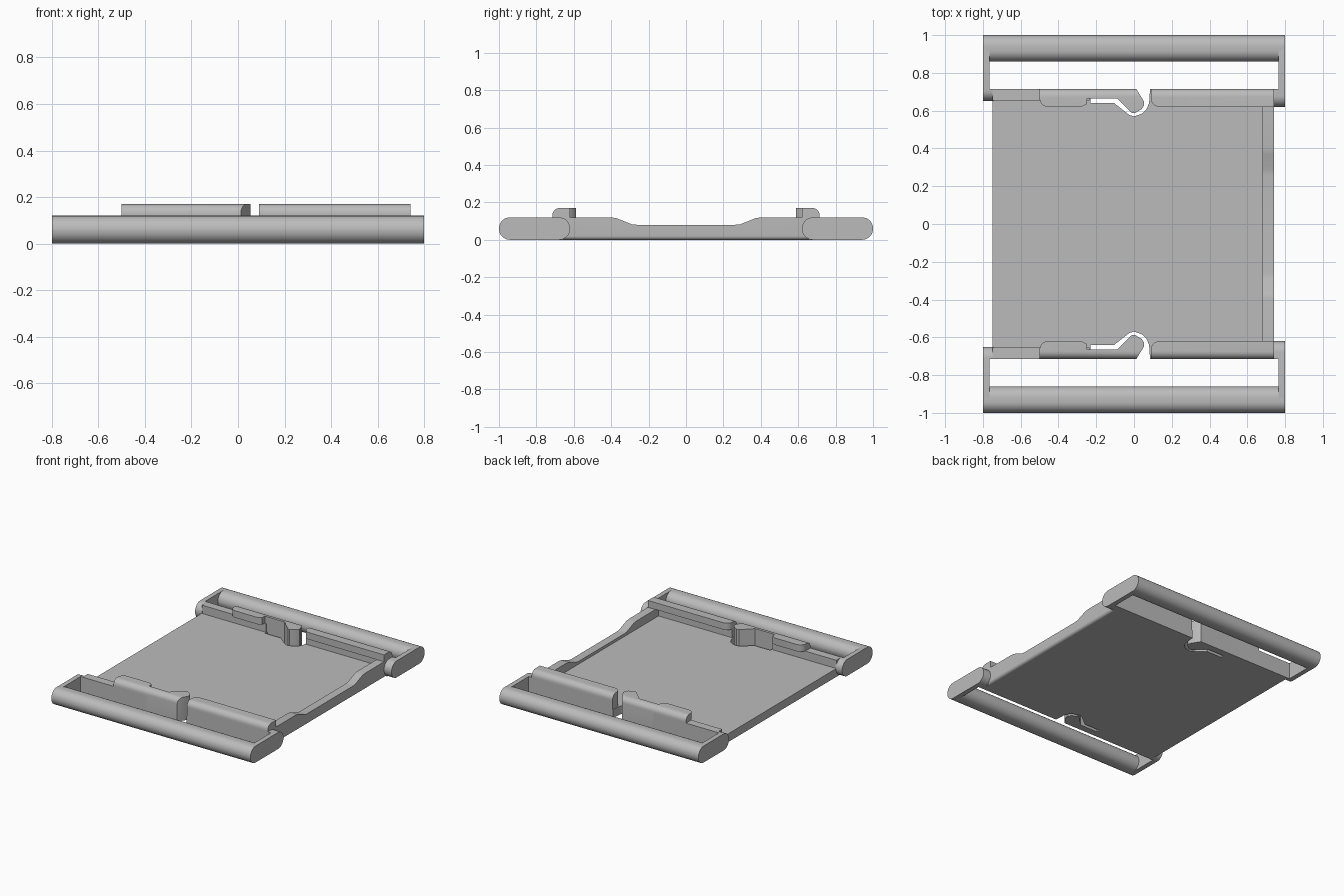
import bpy, bmesh, math
from mathutils import Vector

cube = bpy.data.objects.get("Cube")
if cube:
    bpy.data.objects.remove(cube, do_unlink=True)

GREY = (0.5, 0.5, 0.5, 1.0)
mat = bpy.data.materials.new("grey_plastic")
mat.use_nodes = True
mat.diffuse_color = GREY
mat.node_tree.nodes["Principled BSDF"].inputs["Base Color"].default_value = GREY


def prism(name, pts, axis, a, b, round_edge=None, radius=0.04):
    """Extrude an outline along x (yz points) or z (xy points)."""
    bm = bmesh.new()
    place = (lambda p, t: (t, *p)) if axis == "x" else (lambda p, t: (*p, t))
    face = bm.faces.new([bm.verts.new(place(p, a)) for p in pts])
    new = bmesh.ops.extrude_face_region(bm, geom=[face])["geom"]
    shift = Vector(place((0, 0), b - a))
    bmesh.ops.translate(bm, vec=shift, verts=[g for g in new if isinstance(g, bmesh.types.BMVert)])
    if round_edge:
        edges = [e for e in bm.edges if all(round_edge(v.co) for v in e.verts)]
        bmesh.ops.bevel(bm, geom=edges, offset=radius, segments=6, profile=0.5, affect="EDGES")
    bmesh.ops.recalc_face_normals(bm, faces=bm.faces)
    me = bpy.data.meshes.new(name)
    bm.to_mesh(me)
    bm.free()
    me.materials.append(mat)
    ob = bpy.data.objects.new(name, me)
    bpy.context.collection.objects.link(ob)
    bpy.ops.object.select_all(action="DESELECT")
    ob.select_set(True)
    bpy.context.view_layer.objects.active = ob
    bpy.ops.object.shade_smooth_by_angle(angle=math.radians(30))
    return ob


def arc(cx, cy, r, start, end, n=8):
    angles = [math.radians(start + (end - start) * i / n) for i in range(n + 1)]
    return [(cx + r * math.cos(t), cy + r * math.sin(t)) for t in angles]


def box(x0, x1, y0, y1):
    return [(x0, y0), (x1, y0), (x1, y1), (x0, y1)]


def pill(y0, y1, h=0.12, r=0.059):
    """Rounded side profile resting on the ground."""
    pts = []
    for cy, cz, s in ((y1 - r, h - r, 0), (y0 + r, h - r, 90), (y0 + r, r, 180), (y1 - r, r, 270)):
        pts += arc(cy, cz, r, s, s + 90)
    return pts


OUT, WALL, LIP = 0.715, 0.655, 0.62
H, TOP = 0.12, 0.17

# Floor plate with a latch slot in both long sides
slot = [(0.085, OUT), (0.08, 0.64), (0.065, 0.605), (0.04, 0.583), (0, 0.57),
        (-0.025, 0.577), (-0.105, 0.64), (-0.23, 0.64), (-0.23, OUT)]
half = [(0.72, OUT)] + slot + [(-0.75, OUT)]
prism("floor_plate", half + [(x, -y) for x, y in reversed(half)], "z", 0, 0.06)

# End wall with a lowered middle
dip = [(0.7, H), (0.4, H), (0.37, 0.115), (0.29, 0.083), (0.26, 0.08)]
prism("end_wall", [(-OUT, 0), (OUT, 0)] + dip + [(-y, z) for y, z in reversed(dip)],
      "x", 0.68, 0.74, lambda c: c.x > 0.73 and c.z < 0.01, 0.02)

# Plan outlines for the overhanging lips and the spring latch
r = 0.045
long_lip = [(0.74, LIP), (0.74, OUT), (0.09, OUT)] + arc(0.09 + r, LIP + r, r, 180, 270)
short_lip = ([(-0.5, OUT)] + arc(-0.5 + r, LIP + r, r, 180, 270)
             + [(-0.28, LIP), (-0.25, 0.635), (-0.25, OUT)])
latch = [(-0.25, 0.665), (-0.09, 0.665), (-0.012, 0.589), (0.005, 0.587), (0.04, 0.608),
         (0.054, 0.628), (0.052, 0.65), (0.012, OUT), (-0.25, OUT)]

for side, m in (("front", -1), ("back", 1)):
    def flip(pts):
        return [(x, y * m) for x, y in pts]

    def flip_yz(pts):
        return [(y * m, z) for y, z in pts]

    def outer_top(c):
        return c.y * m > OUT - 0.001 and c.z > TOP - 0.001

    # Side walls, lips and latch
    prism(side + "_long_wall", flip(box(0.09, 0.74, WALL, OUT)), "z", 0, H)
    prism(side + "_short_wall", flip(box(-0.75, -0.235, WALL, OUT)), "z", 0, H)
    prism(side + "_long_lip", flip(long_lip), "z", H, TOP, outer_top)
    prism(side + "_short_lip", flip(short_lip), "z", H, TOP, outer_top)
    prism(side + "_latch", flip(latch), "z", 0, TOP, outer_top)

    # Strap loop: round bar, two arms and the pads joining them to the tray
    prism(side + "_strap_bar", flip_yz(pill(0.86, 1.0)), "x", -0.785, 0.785)
    prism(side + "_left_arm", flip_yz(pill(LIP, 1.0)), "x", 0.765, 0.80)
    prism(side + "_right_arm", flip_yz(pill(0.65, 1.0)), "x", -0.80, -0.765)
    pad = arc(LIP + 0.059, H - 0.059, 0.059, 90, 180) + arc(LIP + 0.059, 0.059, 0.059, 180, 270)
    prism(side + "_left_pad", flip_yz(pad + [(OUT, 0), (OUT, H)]), "x", 0.735, 0.78)
    prism(side + "_right_pad", flip_yz([(y + 0.03, z) for y, z in pad] + [(OUT, 0), (OUT, H)]),
          "x", -0.78, -0.745)
